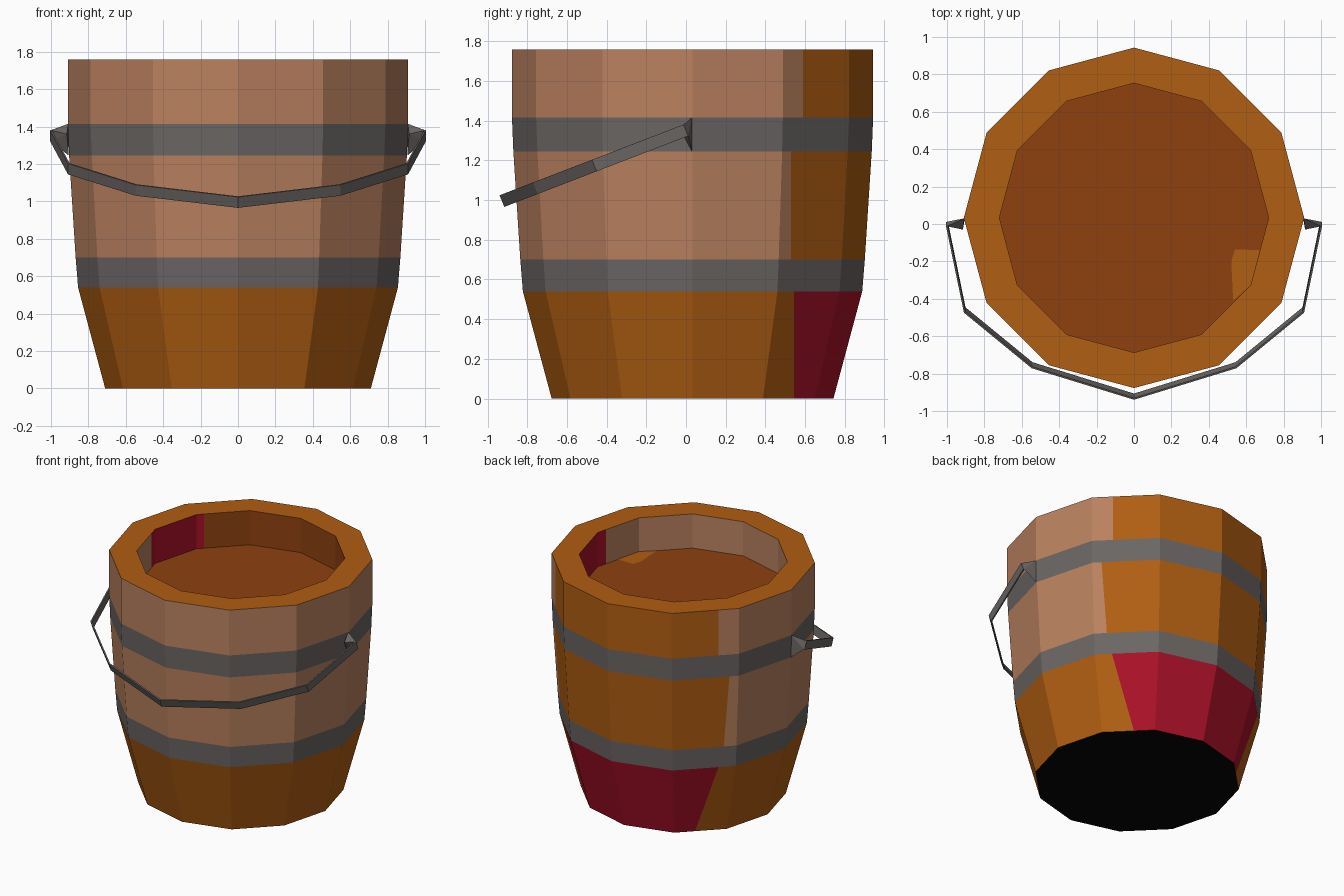
import bpy, bmesh, math
from mathutils import Vector

if "Cube" in bpy.data.objects:
    bpy.data.objects.remove(bpy.data.objects["Cube"])

SIDES, CY = 12, 0.033


def mat(name, rgb):
    lin = [((c / 255 + 0.055) / 1.055) ** 2.4 if c > 10 else c / 255 / 12.92 for c in rgb]
    m = bpy.data.materials.new(name)
    m.diffuse_color = (*lin, 1)
    m.use_nodes = True
    m.node_tree.nodes["Principled BSDF"].inputs["Base Color"].default_value = m.diffuse_color
    return m


TAN = mat("tan wood", (186, 129, 95))
ORANGE = mat("orange wood", (176, 94, 18))
CRIMSON = mat("crimson paint", (170, 17, 39))
BROWN = mat("brown contents", (142, 65, 16))
GREY = mat("grey metal", (107, 102, 100))
BLACK = mat("black base", (6, 6, 6))


def finish(name, bm, mats):
    me = bpy.data.meshes.new(name)
    bm.to_mesh(me)
    bm.free()
    for m in mats:
        me.materials.append(m)
    ob = bpy.data.objects.new(name, me)
    bpy.context.collection.objects.link(ob)
    return ob


def ring(bm, r, z):
    return [bm.verts.new((r * math.cos(2 * math.pi * i / SIDES),
                          CY + r * math.sin(2 * math.pi * i / SIDES), z)) for i in range(SIDES)]


def shell(name, profile, mats, cuts=()):
    """Twelve-sided wall through (radius, z) points, coloured in y zones split at cuts."""
    bm = bmesh.new()
    rings = [ring(bm, r, z) for r, z in profile]
    for a, b in zip(rings, rings[1:]):
        for i in range(SIDES):
            j = (i + 1) % SIDES
            bm.faces.new((a[i], a[j], b[j], b[i]))
    for y in cuts:
        geom = bm.verts[:] + bm.edges[:] + bm.faces[:]
        bmesh.ops.bisect_plane(bm, geom=geom, dist=1e-5, plane_co=(0, y, 0), plane_no=(0, 1, 0))
    for f in bm.faces:
        f.material_index = sum(f.calc_center_median().y > y for y in cuts)
    return finish(name, bm, mats)


def disc(name, r, z, material, up=True):
    bm = bmesh.new()
    loop = ring(bm, r, z)
    bm.faces.new(loop if up else loop[::-1])
    return finish(name, bm, [material])


# Bucket walls, flush hoops and rim
shell("lower_staves", [(0.71, 0), (0.855, 0.54)], [ORANGE, CRIMSON], [0.545])
shell("lower_hoop", [(0.855, 0.54), (0.868, 0.70)], [GREY])
shell("middle_staves", [(0.868, 0.70), (0.903, 1.245)], [TAN, ORANGE], [0.53])
shell("upper_hoop", [(0.903, 1.245), (0.91, 1.415)], [GREY])
shell("upper_staves", [(0.91, 1.415), (0.91, 1.76)], [TAN, ORANGE], [0.59])
shell("rim", [(0.91, 1.76), (0.72, 1.76)], [ORANGE])
shell("inner_wall", [(0.72, 1.76), (0.72, 1.5)], [TAN, CRIMSON, BROWN], [-0.04, 0.43])

# Contents surface and underside
disc("contents", 0.72, 1.5, BROWN)
disc("base", 0.71, 0, BLACK, up=False)

# Orange patch on the contents surface
bm = bmesh.new()
patch = [(0.53, -0.41), (0.625, -0.325), (0.672, -0.14), (0.54, -0.135), (0.52, -0.2)]
bm.faces.new([bm.verts.new((x, y, 1.504)) for x, y in patch])
finish("contents_patch", bm, [ORANGE])

# Handle: flat tilted strip hanging forward
half = [(1.0, 0.0), (0.905, -0.46), (0.545, -0.755)]
path = half + [(0, -0.923)] + [(-x, y) for x, y in reversed(half)]
tilt = Vector((0, -0.012, 0.029))
bm = bmesh.new()
pairs = []
for x, y in path:
    p = Vector((x, y, 1.352 + 0.385 * y))
    pairs.append((bm.verts.new(p - tilt), bm.verts.new(p + tilt)))
for (a, b), (c, d) in zip(pairs, pairs[1:]):
    bm.faces.new((a, b, d, c))
bmesh.ops.recalc_face_normals(bm, faces=bm.faces)
strip = finish("handle", bm, [GREY])
sol = strip.modifiers.new("thickness", "SOLIDIFY")
sol.thickness, sol.offset = 0.01, 0

# Handle brackets: wedges tapering from the upper hoop
for side, s in (("right", 1), ("left", -1)):
    bm = bmesh.new()
    pts = [(0.905, 0.03, 1.245), (0.908, 0.03, 1.415), (0.915, -0.03, 1.36),
           (1.0, -0.012, 1.381), (1.0, 0.012, 1.323)]
    for x, y, z in pts:
        bm.verts.new((s * x, y, z))
    bmesh.ops.convex_hull(bm, input=bm.verts[:])
    bmesh.ops.recalc_face_normals(bm, faces=bm.faces)
    finish(side + "_bracket", bm, [GREY])
